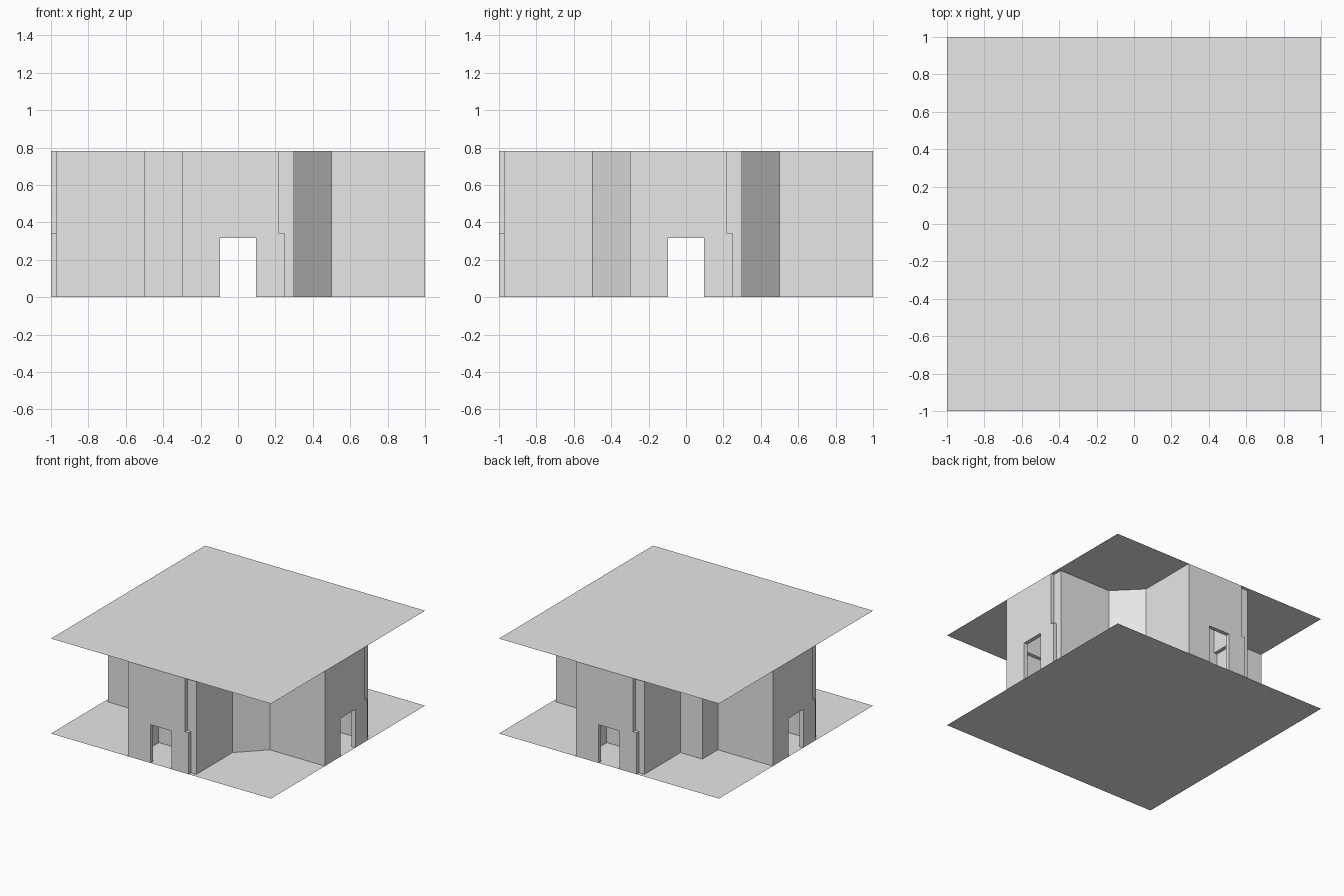
import bpy
import bmesh
import math
from mathutils import Matrix, Vector

if "Cube" in bpy.data.objects:
    bpy.data.objects.remove(bpy.data.objects["Cube"], do_unlink=True)

HEIGHT = 0.78      # ceiling level
ARM = 0.3          # half width of each corridor arm
ROOM = 0.5         # half width of the central room
END = 0.97         # back plane of the doorway panels
DOOR_W, DOOR_H = 0.095, 0.315
LEDGE = 0.34       # height of the step in the panels

stone = bpy.data.materials.new("plain_grey")
stone.use_nodes = True
stone.diffuse_color = (0.8, 0.8, 0.8, 1)
stone.node_tree.nodes["Principled BSDF"].inputs["Base Color"].default_value = (0.8, 0.8, 0.8, 1)


def finish(name, bm, turn=0.0):
    bm.transform(Matrix.Rotation(turn, 4, 'Z'))
    bmesh.ops.recalc_face_normals(bm, faces=bm.faces)
    mesh = bpy.data.meshes.new(name)
    bm.to_mesh(mesh)
    bm.free()
    mesh.materials.append(stone)
    obj = bpy.data.objects.new(name, mesh)
    bpy.context.collection.objects.link(obj)
    return obj


def slab(name, profile, y, depth, turn):
    """Upright panel from an (x, z) profile, pushed back along y."""
    bm = bmesh.new()
    face = bm.faces.new([bm.verts.new((x, y, z)) for x, z in profile])
    out = bmesh.ops.extrude_face_region(bm, geom=[face])
    moved = [v for v in out["geom"] if isinstance(v, bmesh.types.BMVert)]
    bmesh.ops.translate(bm, verts=moved, vec=Vector((0, depth, 0)))
    return finish(name, bm, turn)


def sheet(name, z):
    bm = bmesh.new()
    bmesh.ops.create_grid(bm, x_segments=1, y_segments=1, size=1,
                          matrix=Matrix.Translation((0, 0, z)))
    return finish(name, bm)


def wall(name, path):
    """Thin upright wall following a plan path."""
    bm = bmesh.new()
    low = [bm.verts.new((x, y, 0)) for x, y in path]
    top = [bm.verts.new((x, y, HEIGHT)) for x, y in path]
    for i in range(len(path) - 1):
        bm.faces.new((low[i], low[i + 1], top[i + 1], top[i]))
    return finish(name, bm)


def doorway(right_side):
    """Panel outline with a door opening and a chosen right edge."""
    return [(-ARM, 0), (-DOOR_W, 0), (-DOOR_W, DOOR_H), (DOOR_W, DOOR_H),
            (DOOR_W, 0)] + right_side + [(-ARM, HEIGHT)]


# floor and ceiling
sheet("floor", 0)
sheet("ceiling", HEIGHT)

# corner walls: chamfered on the left side of the plan, square on the other
for sx, sy, name in ((1, -1, "front_left"), (1, 1, "back_left"),
                     (-1, -1, "front_right"), (-1, 1, "back_right")):
    middle = [(ARM, ROOM), (ROOM, ARM)]
    if sx < 0:
        middle.insert(1, (ROOM, ROOM))
    path = [(ARM, END)] + middle + [(END, ARM)]
    wall(name + "_corner_wall", [(sx * x, sy * y) for x, y in path])

# four identical corridor ends
stepped = [(0.25, 0), (0.25, LEDGE), (0.22, LEDGE), (0.22, HEIGHT)]
straight = [(ARM, 0), (ARM, HEIGHT)]
for i, side in enumerate(("front", "left", "back", "right")):
    turn = i * math.pi / 2
    slab(side + "_door_panel", doorway(stepped), -1, 1 - END, turn)
    slab(side + "_door_backing", doorway(straight), -END, 0.003, turn)
    slab(side + "_inner_partition", doorway(straight), -0.67, 0.03, turn)
    # lining inside the corridor with a ledge
    for sign, hand in ((1, "a"), (-1, "b")):
        lining = [(sign * x, z) for x, z in stepped + [(0.298, HEIGHT), (0.298, 0)]]
        slab(side + "_lining_" + hand, lining, -0.966, 0.29, turn)
    # small ceiling lamp
    bm = bmesh.new()
    bmesh.ops.create_cone(bm, cap_ends=True, segments=8, radius1=0.015, radius2=0.025,
                          depth=0.03, matrix=Matrix.Translation((0, -0.6, HEIGHT - 0.016)))
    finish(side + "_ceiling_lamp", bm, turn)
